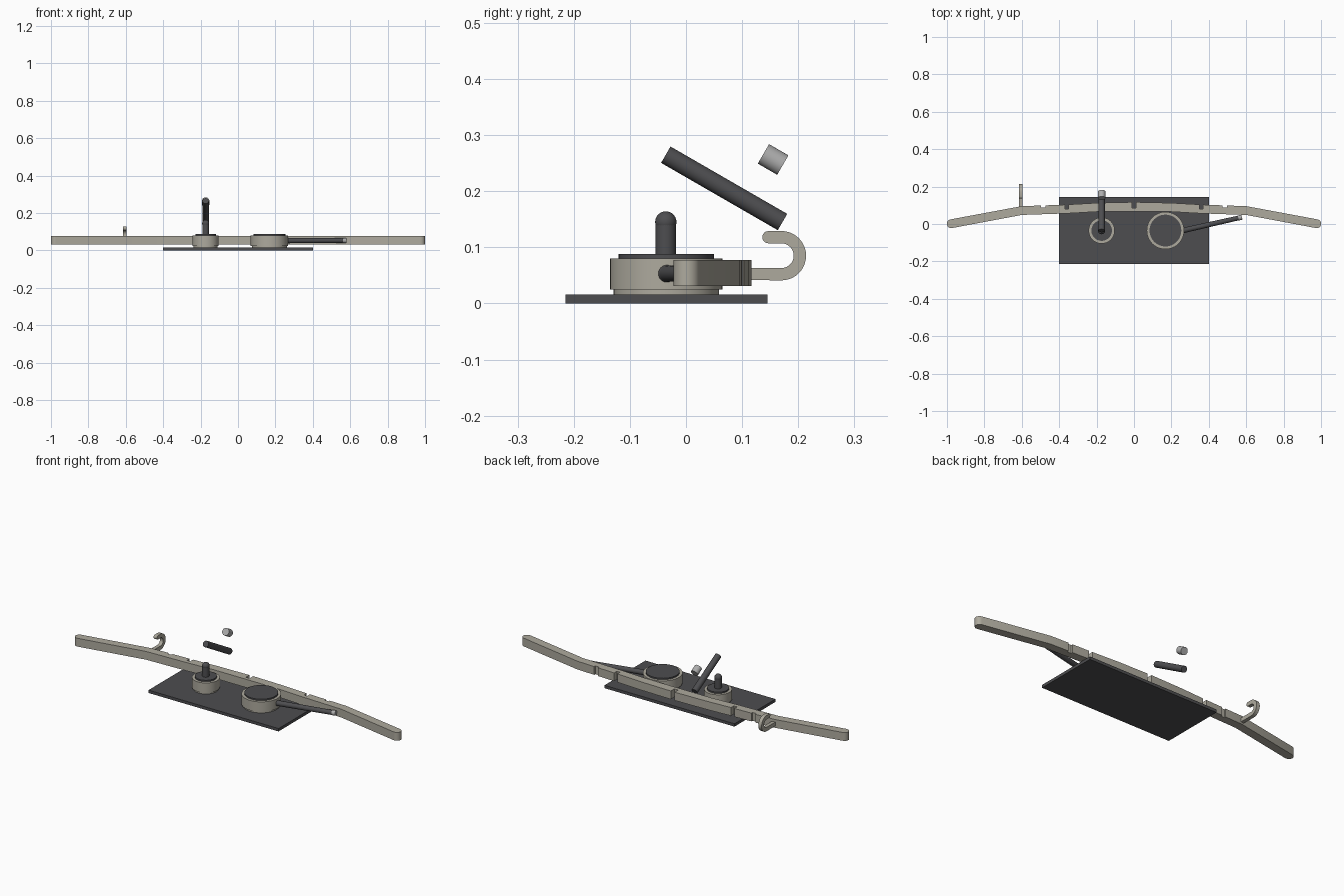
import bpy, bmesh, math
from mathutils import Vector, Matrix

if "Cube" in bpy.data.objects:
    bpy.data.objects.remove(bpy.data.objects["Cube"])


def material(name, rgb):
    m = bpy.data.materials.new(name)
    m.diffuse_color = (*rgb, 1)
    m.use_nodes = True
    m.node_tree.nodes["Principled BSDF"].inputs["Base Color"].default_value = m.diffuse_color
    return m


DARK = material("dark_metal", (0.075, 0.075, 0.08))
BEIGE = material("beige", (0.42, 0.40, 0.34))
GREY = material("tip_grey", (0.42, 0.42, 0.42))


def finish(name, bm, mat):
    bmesh.ops.recalc_face_normals(bm, faces=bm.faces)
    me = bpy.data.meshes.new(name)
    bm.to_mesh(me)
    bm.free()
    ob = bpy.data.objects.new(name, me)
    bpy.context.collection.objects.link(ob)
    me.materials.append(mat)
    bpy.ops.object.select_all(action='DESELECT')
    ob.select_set(True)
    bpy.context.view_layer.objects.active = ob
    bpy.ops.object.shade_smooth_by_angle(angle=math.radians(35))
    return ob


def rod(name, a, b, r, mat, r2=None):
    a, b = Vector(a), Vector(b)
    d = b - a
    bm = bmesh.new()
    mtx = Matrix.Translation((a + b) / 2) @ d.to_track_quat('Z', 'Y').to_matrix().to_4x4()
    bmesh.ops.create_cone(bm, cap_ends=True, segments=48, radius1=r,
                          radius2=r if r2 is None else r2, depth=d.length, matrix=mtx)
    return finish(name, bm, mat)


def ball(name, c, r, mat):
    bm = bmesh.new()
    bmesh.ops.create_uvsphere(bm, u_segments=32, v_segments=16, radius=r,
                              matrix=Matrix.Translation(c))
    return finish(name, bm, mat)


def slab(name, pts, depth, mat):
    """Extrude a closed outline of 3D points along a vector."""
    bm = bmesh.new()
    face = bm.faces.new([bm.verts.new(p) for p in pts])
    new = bmesh.ops.extrude_face_region(bm, geom=[face])["geom"]
    bmesh.ops.translate(bm, vec=depth,
                        verts=[v for v in new if isinstance(v, bmesh.types.BMVert)])
    return finish(name, bm, mat)


def arc(cx, cy, r, a0, a1, n):
    return [(cx + r * math.cos(math.radians(a0 + (a1 - a0) * i / n)),
             cy + r * math.sin(math.radians(a0 + (a1 - a0) * i / n))) for i in range(n + 1)]


# Base plate
slab("base_plate", [(-.4, -.215, 0), (.4, -.215, 0), (.4, .145, 0), (-.4, .145, 0)],
     (0, 0, .016), DARK)

# Curved bar with notches along its back edge, outline mirrored about x = 0
HALF = .0235
mid = [(0, .0935), (.2, .089), (.36, .080), (.6, .072), (.977, .0015)]


def back_edge(x):
    for (x0, y0), (x1, y1) in zip(mid, mid[1:]):
        if x <= x1:
            return y0 + (y1 - y0) * (x - x0) / (x1 - x0) + HALF


right = []
for x, w, d in [(0, .012, .032), (.2, 0, 0), (.36, .010, .024), (.484, .012, .010), (.602, 0, 0)]:
    y = back_edge(x)
    if w == 0:
        right.append((x, y))
        continue
    if x > 0:
        right += [(x - w, back_edge(x - w)), (x - w, y - d)]
    right += [(x + w, y - d), (x + w, back_edge(x + w))]
right += arc(.977, .0015, HALF, 79, -101, 12)
right += [(x, y - HALF) for x, y in (mid[3], mid[2], mid[1])]
outline = right + [(-x, y) for x, y in reversed(right)]
slab("notched_bar", [(x, y, .031) for x, y in outline], (0, 0, .046), BEIGE)

# Flat hook on the back of the bar
hook = [(.085, .042)] + arc(.17, .085, .044, -90, 90, 20)
hook += arc(.147, .118, .011, 90, 270, 8)
hook += arc(.17, .085, .022, 90, -90, 16) + [(.085, .063)]
slab("hook", [(-.615, y, z) for y, z in hook], (.02, 0, 0), BEIGE)

# Two round drums, each with collar, body and lid
for side, x, r in (("small", -.173, .070), ("large", .168, .100)):
    for part, r_in, z0, z1, mat in (("collar", .006, .016, .026, BEIGE),
                                    ("body", 0, .025, .080, BEIGE),
                                    ("lid", .015, .078, .088, DARK)):
        rod(f"{side}_drum_{part}", (x, -.035, z0), (x, -.035, z1), r - r_in, mat)

# Upright post and floating lever pieces on the small drum
PX = -.173
rod("post", (PX, -.036, .08), (PX, -.036, .145), .018, DARK)
ball("post_knob", (PX, -.036, .145), .019, DARK)
rod("tilted_lever", (PX, -.036, .265), (PX, .172, .145), .0168, DARK)
rod("tilted_lever_tip", (PX, .138, .2665), (PX, .1725, .2465), .02, GREY)

# Side lever on the large drum
rod("side_lever", (.265, -.034, .053), (.562, .033, .053), .0145, DARK, .0125)
ball("side_lever_root", (.265, -.034, .053), .0155, DARK)
rod("side_lever_tip", (.558, .032, .053), (.577, .0365, .053), .0135, GREY)
